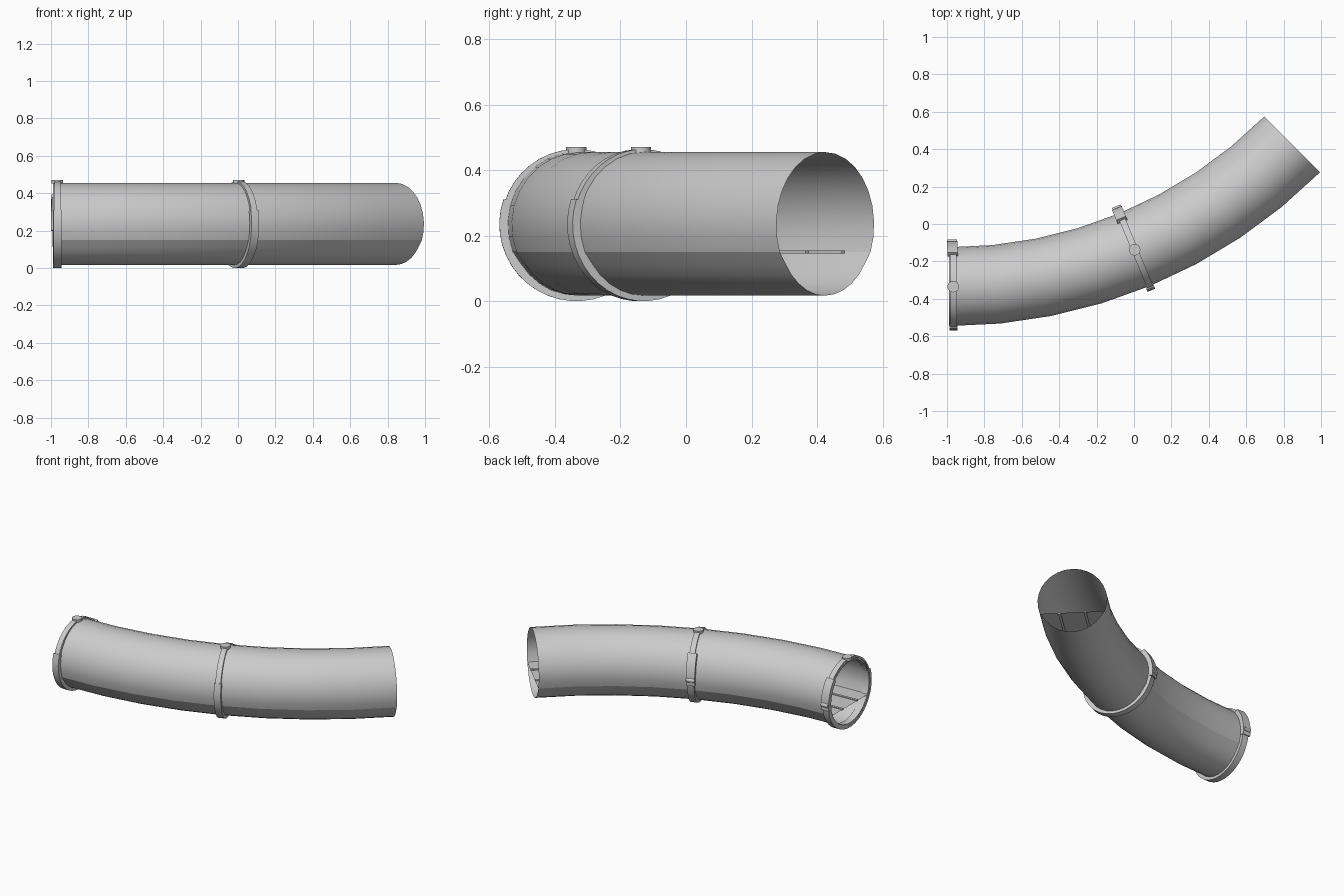
import bpy, math
from math import sin, cos, radians
from mathutils import Matrix

if "Cube" in bpy.data.objects:
    bpy.data.objects.remove(bpy.data.objects["Cube"])

R, X0, Y0, ZC = 2.595, -0.99, -0.335, 0.233   # bend radius, start point, axis height
RX, RZ = 0.211, 0.222                         # pipe half width and half height
BEND = radians(45)
STEPS = 8


def make(name, verts, faces, angle=30):
    me = bpy.data.meshes.new(name)
    me.from_pydata(verts, [], faces)
    me.update()
    ob = bpy.data.objects.new(name, me)
    bpy.context.collection.objects.link(ob)
    bpy.ops.object.select_all(action='DESELECT')
    ob.select_set(True)
    bpy.context.view_layer.objects.active = ob
    bpy.ops.object.shade_smooth_by_angle(angle=radians(angle))
    return ob


def sweep(name, section, closed=False):
    """Sweep a (sideways, height) section along the bend."""
    n, verts, faces = len(section), [], []
    for i in range(STEPS + 1):
        a = BEND * i / STEPS
        for u, z in section:
            verts.append((X0 + (R - u) * sin(a), Y0 + R - (R - u) * cos(a), z))
    for i in range(STEPS):
        for j in range(n if closed else n - 1):
            k = (j + 1) % n
            faces.append((i * n + j, (i + 1) * n + j, (i + 1) * n + k, i * n + k))
    if closed:
        faces += [tuple(range(n)), tuple(range(STEPS * n, STEPS * n + n))[::-1]]
    return make(name, verts, faces)


def arc(a0, a1, n, inset=0.0):
    return [((RX - inset) * cos(t), ZC + (RZ - inset) * sin(t))
            for t in (radians(a0 + (a1 - a0) * i / n) for i in range(n + 1))]


def band(name, a0, a1, n, r0, r1, s0, s1, frame):
    """Part of a flat hoop around the pipe, from angle a0 to a1."""
    verts, faces = [], []
    for i in range(n + 1):
        t = radians(a0 + (a1 - a0) * i / n)
        for s, r in ((s0, r0), (s0, r1), (s1, r1), (s1, r0)):
            verts.append((s, r * cos(t), r * sin(t)))
    for i in range(n):
        for j in range(4):
            k = (j + 1) % 4
            faces.append((4 * i + j, 4 * i + k, 4 * i + 4 + k, 4 * i + 4 + j))
    faces += [(3, 2, 1, 0), tuple(range(4 * n, 4 * n + 4))]
    ob = make(name, verts, faces)
    ob.matrix_world = frame
    return ob


def cylinder(name, r, h, matrix, n=16):
    verts = [(r * cos(2 * math.pi * i / n), r * sin(2 * math.pi * i / n), z)
             for z in (-h / 2, h / 2) for i in range(n)]
    faces = [(i, (i + 1) % n, n + (i + 1) % n, n + i) for i in range(n)]
    faces += [tuple(range(n))[::-1], tuple(range(n, 2 * n))]
    ob = make(name, verts, faces)
    ob.matrix_world = matrix
    return ob


# Pipe shells: upper cover and slightly inset lower trough with a lip
sweep("upper_shell", arc(-22, 202, 18))
lower = arc(202, 338, 12, 0.006)
lower[0], lower[-1] = arc(202, 338, 1, 0.0)
sweep("lower_shell", lower)

# Inner floor with two narrow rails
FZ = 0.15
sweep("inner_floor", [(-0.194, FZ), (0.194, FZ)])
for side, name in ((-1, "right_rail"), (1, "left_rail")):
    u = 0.078 * side
    sweep(name, [(u - .008, FZ - .005), (u + .008, FZ - .005),
                 (u + .008, FZ + .005), (u - .008, FZ + .005)], True)

# Clamps at the start and the middle of the bend
for label, a in (("start", 0.009), ("middle", BEND / 2)):
    frame = Matrix.Translation((X0 + R * sin(a), Y0 + R - R * cos(a), 0.235)) @ Matrix.Rotation(a, 4, 'Z')
    band(label + "_clamp_upper", -10, 163, 20, 0.205, 0.229, -0.016, 0.018, frame)
    band(label + "_clamp_lower", 161, 352, 22, 0.205, 0.235, -0.022, 0.022, frame)
    # latch on the inside of the bend, with its hinge pin
    band(label + "_latch", -9, 41, 6, 0.215, 0.243, -0.03, 0.026, frame)
    cylinder(label + "_latch_pin", 0.014, 0.05,
             frame @ Matrix.Translation((-0.002, 0.238, 0.0)) @ Matrix.Rotation(radians(90), 4, 'Y'))
    # round knob on top
    cylinder(label + "_knob", 0.031, 0.02, frame @ Matrix.Translation((0, 0, 0.226)))
